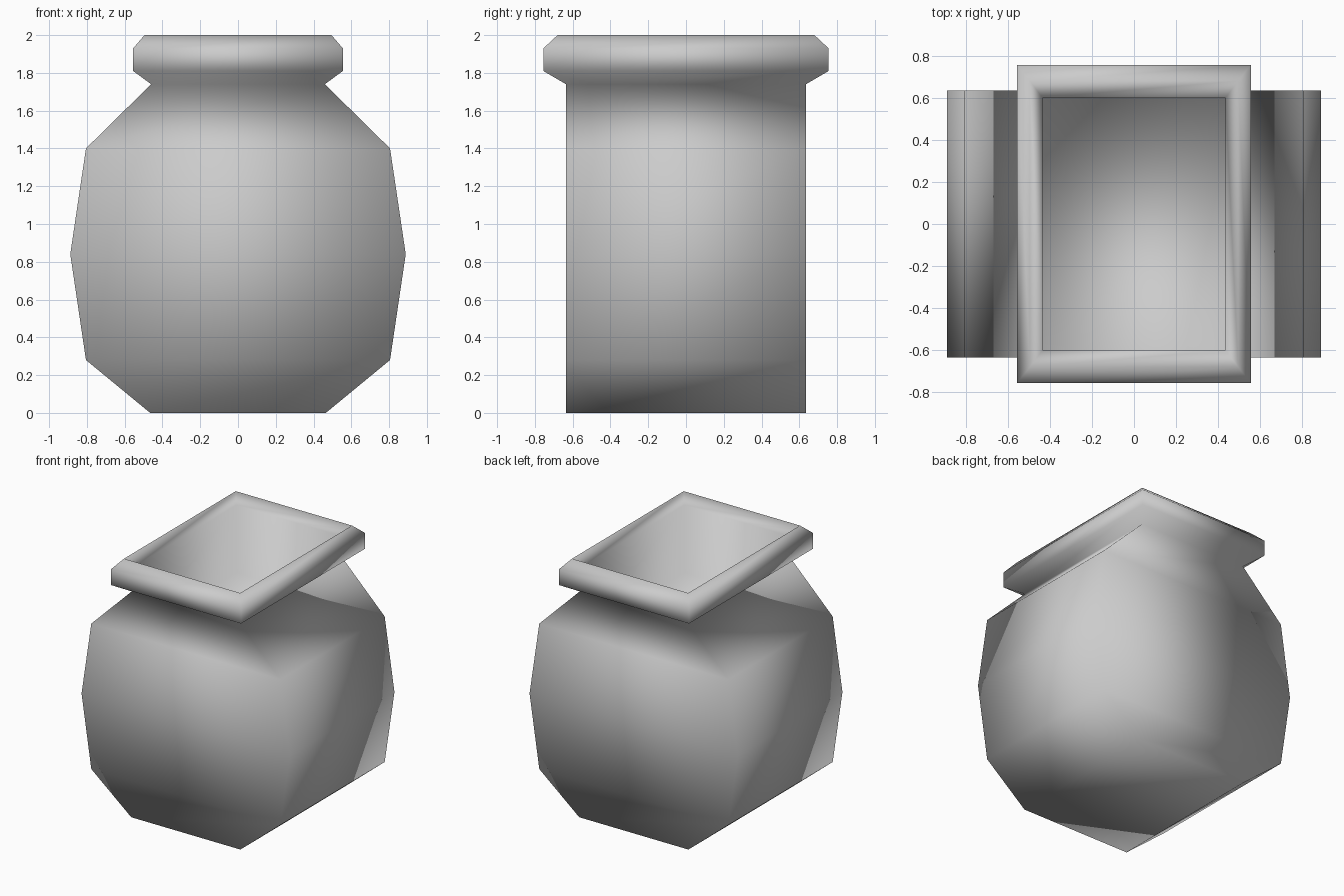
import bpy
import bmesh

cube = bpy.data.objects.get("Cube")
if cube:
    bpy.data.objects.remove(cube, do_unlink=True)

# One plain clay colour
clay = bpy.data.materials.new("grey_clay")
clay.use_nodes = True
colour = (0.6, 0.6, 0.6, 1)
clay.diffuse_color = colour
clay.node_tree.nodes["Principled BSDF"].inputs["Base Color"].default_value = colour

# Rectangular rings: half width, half depth, height
BODY = [(0.465, 0.635, 0), (0.805, 0.635, 0.28), (0.888, 0.635, 0.84),
        (0.805, 0.635, 1.40), (0.46, 0.635, 1.74)]
RIM = [(0.555, 0.755, 1.81), (0.555, 0.755, 1.93),
       (0.495, 0.68, 2.0), (0.435, 0.6, 1.94)]
HOLLOW = [(0.435, 0.6, 1.42)]


def add_ring(bm, half_x, half_y, z):
    corners = ((-1, -1), (1, -1), (1, 1), (-1, 1))
    return [bm.verts.new((sx * half_x, sy * half_y, z)) for sx, sy in corners]


def loft(name, sections):
    bm = bmesh.new()
    rings = [add_ring(bm, *s) for s in sections]
    for low, high in zip(rings, rings[1:]):
        for i in range(4):
            j = (i + 1) % 4
            bm.faces.new((low[i], low[j], high[j], high[i]))
    # Underside and the floor of the hollow
    bm.faces.new(reversed(rings[0]))
    bm.faces.new(rings[-1])
    for face in bm.faces:
        face.smooth = True
    mesh = bpy.data.meshes.new(name)
    bm.to_mesh(mesh)
    bm.free()
    mesh.materials.append(clay)
    obj = bpy.data.objects.new(name, mesh)
    bpy.context.collection.objects.link(obj)
    return obj


# Body, flared rim and hollow share one smooth skin
loft("pot", BODY + RIM + HOLLOW)
